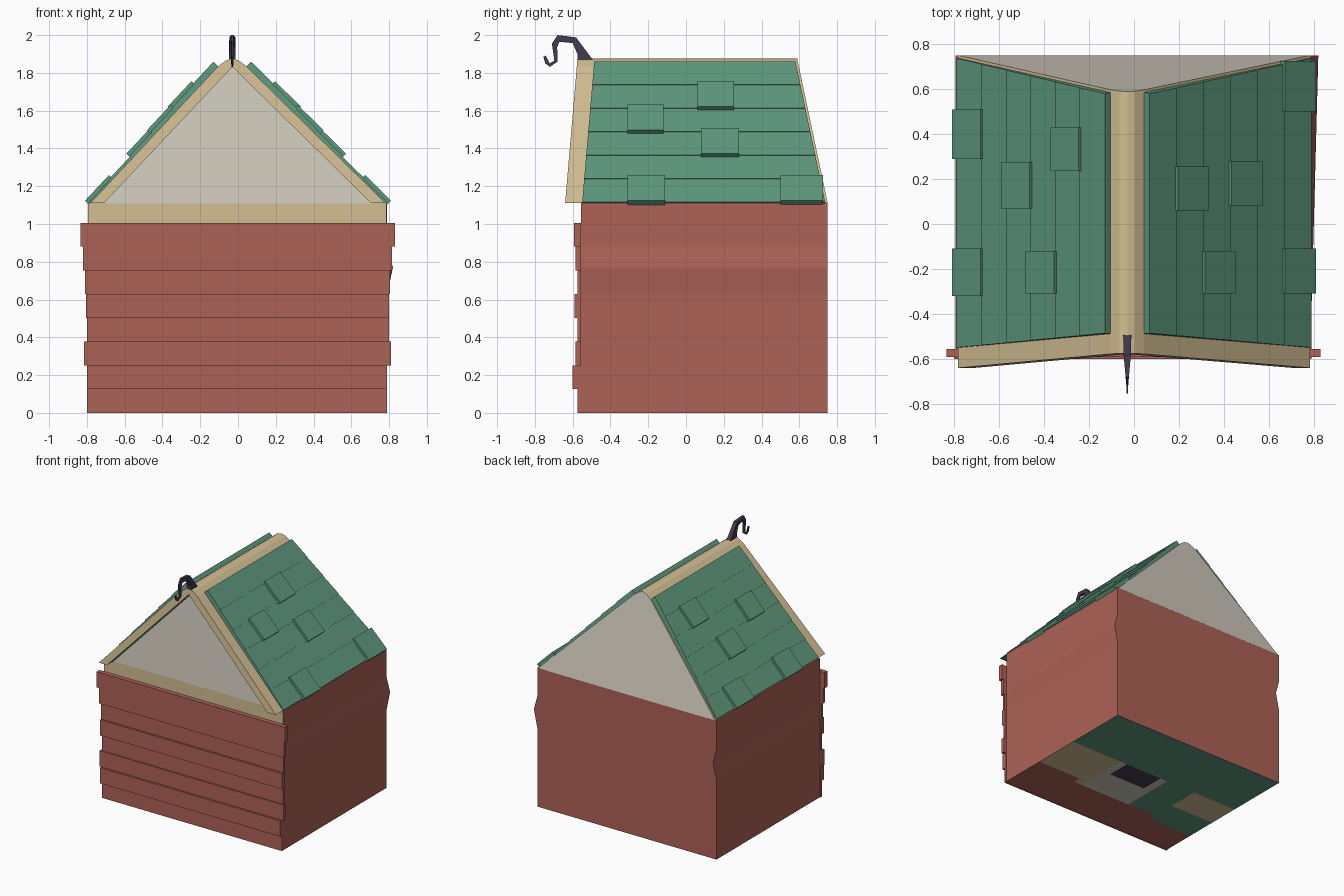
import bpy, bmesh

if "Cube" in bpy.data.objects:
    bpy.data.objects.remove(bpy.data.objects["Cube"])

def material(name, rgb):
    m = bpy.data.materials.new(name)
    m.diffuse_color = (*rgb, 1)
    m.use_nodes = True
    m.node_tree.nodes["Principled BSDF"].inputs["Base Color"].default_value = m.diffuse_color
    return m

RED = material("brick_red", (0.42, 0.122, 0.095))
GREEN = material("shingle_green", (0.11, 0.31, 0.205))
TAN = material("tan_wood", (0.65, 0.52, 0.29))
PALE = material("pale_plaster", (0.63, 0.595, 0.505))
DARK = material("dark_iron", (0.055, 0.042, 0.08))


def make(name, verts, faces, mats, rule=None):
    """Mesh object; rule(center, normal) gives the material index."""
    me = bpy.data.meshes.new(name)
    me.from_pydata(verts, [], faces)
    bm = bmesh.new()
    bm.from_mesh(me)
    bmesh.ops.recalc_face_normals(bm, faces=bm.faces)
    for f in bm.faces:
        if rule:
            f.material_index = rule(f.calc_center_median(), f.normal)
    bm.to_mesh(me)
    bm.free()
    for m in mats:
        me.materials.append(m)
    ob = bpy.data.objects.new(name, me)
    bpy.context.collection.objects.link(ob)
    return ob


def loft(name, rings, mats, rule=None, bottom=True):
    """Skin a stack of equal closed rings and cap the ends."""
    n = len(rings[0])
    verts = [p for r in rings for p in r]
    faces = [(k * n + i, k * n + (i + 1) % n, (k + 1) * n + (i + 1) % n, (k + 1) * n + i)
             for k in range(len(rings) - 1) for i in range(n)]
    faces.append(tuple(range((len(rings) - 1) * n, len(rings) * n)))
    if bottom:
        faces.append(tuple(range(n)))
    return make(name, verts, faces, mats, rule)


# Leaning front and back edges of the roof
def y_front(z):
    return -0.64 + 0.065 * (z - 1.11) / 0.76

def y_back(z):
    return 0.75 - 0.16 * (z - 1.11) / 0.76


# Walls: back corners kink sideways, top of the front is tan
levels = [(0, 0), (0.63, 0), (0.77, 0.03), (0.88, 0), (1.0, 0), (1.11, 0)]
rings = [[(-0.795, -0.555, z), (0.785, -0.555, z), (0.79 + k, 0.75, z), (-0.795 + k, 0.75, z)]
         for z, k in levels]
walls = loft("walls", rings, [RED, TAN],
             lambda c, n: int(c.z > 1.0 and n.y < -0.9), bottom=False)


# Painted floor, seen from below
def floor_colour(c, n):
    u, v = (0.79 - c.x) / 1.585, (0.75 - c.y) / 1.305
    if v > 0.7 + 0.1 * u:
        return 0
    if (u < 0.28 and v > 0.38) or (u > 0.73 and 0.4 < v < 0.62):
        return 2
    if 0.33 < u < 0.53 and 0.42 < v < 0.55:
        return 4
    return 3 if 0.28 <= u < 0.57 and v > 0.4 else 1

NX, NY = 24, 20
fv = [(0.79 - 1.585 * i / NX, 0.75 - 1.305 * j / NY, 0) for j in range(NY + 1) for i in range(NX + 1)]
ff = [(a, a + 1, a + NX + 2, a + NX + 1)
      for j in range(NY) for i in range(NX) for a in [j * (NX + 1) + i]]
floor = make("floor", fv, ff, [RED, GREEN, TAN, PALE, DARK], floor_colour)
if floor.data.polygons[0].normal.z > 0:
    floor.data.flip_normals()

# Front planks: left end, right end, front y
planks = [(-0.80, 0.79, -0.575), (-0.80, 0.79, -0.60), (-0.815, 0.81, -0.585), (-0.80, 0.80, -0.575),
          (-0.805, 0.80, -0.59), (-0.81, 0.805, -0.575), (-0.82, 0.815, -0.585), (-0.835, 0.83, -0.592)]
for i, (a, b, y) in enumerate(planks):
    z0, z1 = i * 0.1257, (i + 1) * 0.1257
    loft(f"front_plank_{i + 1}",
         [[(a, y, z), (b, y, z), (b, -0.556, z), (a, -0.556, z)] for z in (z0, z1)], [RED])

# Roof core: tan inverted V, pale at the back, green underneath
outline = [(-0.782, 1.11), (-0.105, 1.835), (-0.065, 1.865), (-0.03, 1.875), (0.005, 1.865),
           (0.045, 1.835), (0.782, 1.11), (0.705, 1.11), (-0.03, 1.832), (-0.71, 1.11)]
def roof_rule(c, n):
    if n.y > 0.9:
        return 1
    return 2 if n.z < -0.3 else 0
loft("roof_frame", [[(x, f(z), z) for x, z in outline] for f in (y_front, y_back)],
     [TAN, PALE, GREEN], roof_rule)

# Gable infills, front and back
tri = [(-0.715, 1.108), (0.71, 1.108), (-0.03, 1.836)]
for name, f, s in (("front_gable", lambda z: y_front(z) + 0.085, 1), ("back_gable", y_back, -1)):
    loft(name, [[(x, f(z) + d * s, z) for x, z in tri] for d in (0, 0.02)], [PALE])


# Point on a roof slope: t from ridge to eave, lifted off the surface
def slope(side, t, lift):
    x0 = -0.03 + side * 0.075
    return (x0 + (side * 0.782 - x0) * t + side * lift * 0.7, 1.835 - 0.725 * t + lift * 0.7)

def slab(name, side, t0, t1, lift, ya, yb):
    prof = [slope(side, t0, -0.004), slope(side, t1, -0.004), slope(side, t1, lift), slope(side, t0, lift)]
    loft(name, [[(x, f(z), z) for x, z in prof] for f in (ya, yb)], [GREEN])

# Shingle courses and raised shingles: (course, y start, y end)
raised = {1: [(1, 0.06, 0.255), (2, -0.31, -0.12), (3, 0.08, 0.28), (5, -0.31, -0.11), (5, 0.5, 0.725)],
          -1: [(1, 0.235, 0.43), (2, -0.31, -0.12), (3, 0.07, 0.275), (5, -0.32, -0.11), (5, 0.29, 0.51)]}
for side, label in ((1, "right"), (-1, "left")):
    for i in range(6):
        slab(f"{label}_shingle_course_{i + 1}", side, i / 6, (i + 1) / 6, 0.035 - 0.005 * i,
             lambda z: y_front(z) + 0.09, lambda z: y_back(z) - 0.012)
    for k, (i, a, b) in enumerate(raised[side]):
        slab(f"{label}_raised_shingle_{k + 1}", side, i / 6 - 0.01, (i + 1) / 6 + 0.01, 0.055 - 0.005 * i,
             lambda z: a, lambda z: b)

# Iron hook: side outline (y, z), thinning towards the tip
hook = [(-0.49, 1.865), (-0.582, 1.988), (-0.68, 2.0), (-0.71, 1.955), (-0.697, 1.865), (-0.722, 1.85),
        (-0.742, 1.892), (-0.755, 1.885), (-0.745, 1.85), (-0.72, 1.832), (-0.68, 1.86),
        (-0.682, 1.935), (-0.67, 1.965), (-0.6, 1.958), (-0.575, 1.9), (-0.575, 1.865)]
def half(y):
    return 0.004 + 0.014 * min(1, max(0, (y + 0.72) / 0.16))
loft("roof_hook", [[(-0.03 + s * half(y), y, z) for y, z in hook] for s in (-1, 1)], [DARK])
